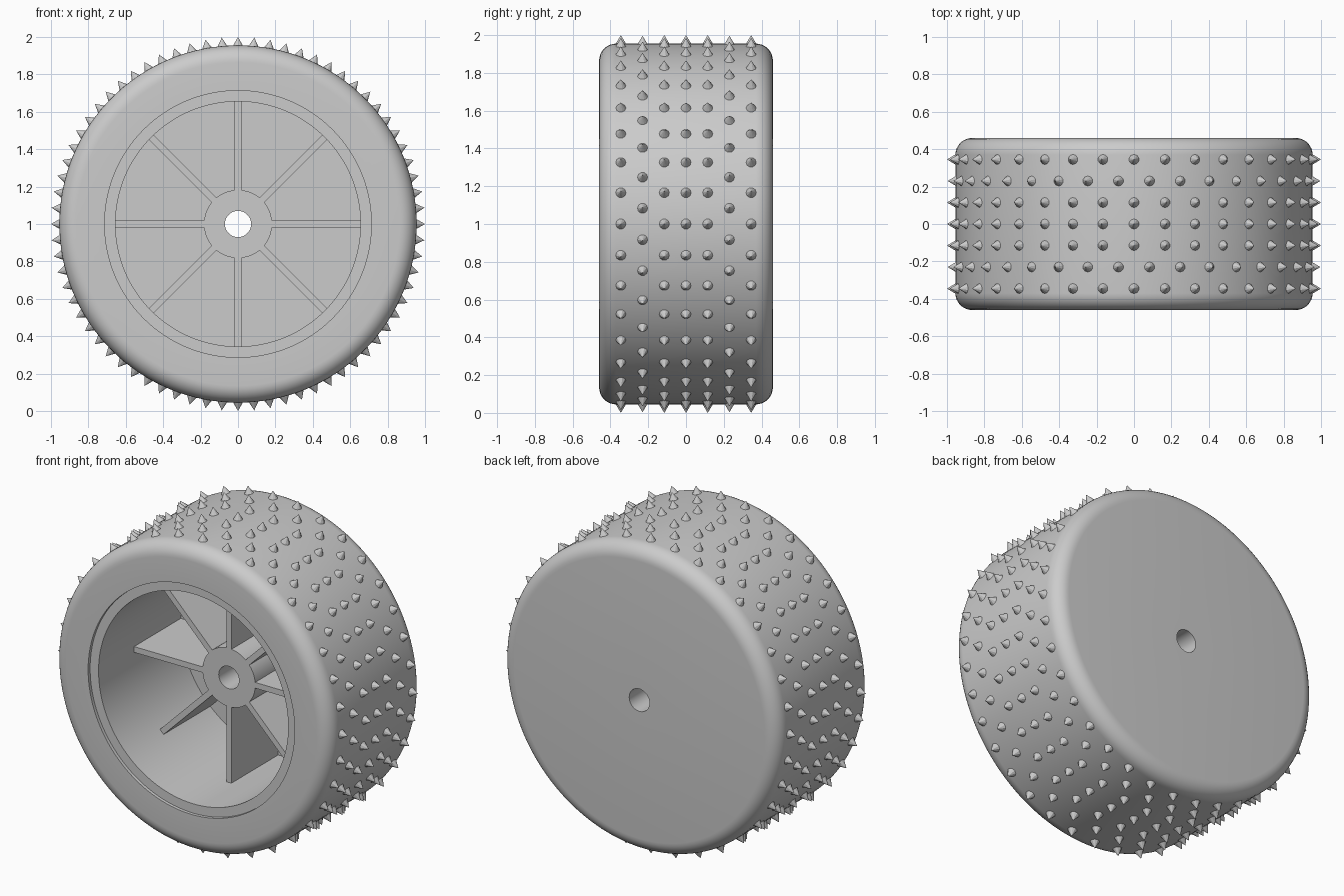
import bpy
import bmesh
from math import sin, cos, pi, radians
from mathutils import Matrix, Vector

cube = bpy.data.objects.get("Cube")
if cube:
    bpy.data.objects.remove(cube, do_unlink=True)

# Main sizes
R, HALF, FILLET = 0.955, 0.46, 0.09
SEAT, BORE, HUB, HOLE = 0.713, 0.655, 0.182, 0.07
LIP, HUB_FRONT, FLOOR = -0.44, -0.09, 0.37
CENTRE = Matrix.Translation((0, 0, 1))

grey = bpy.data.materials.new("light_grey")
grey.use_nodes = True
colour = (0.6, 0.6, 0.6, 1)
grey.diffuse_color = colour
grey.node_tree.nodes["Principled BSDF"].inputs["Base Color"].default_value = colour


def finish(bm, name, smooth=True):
    mesh = bpy.data.meshes.new(name)
    bm.transform(CENTRE)
    bm.to_mesh(mesh)
    bm.free()
    mesh.materials.append(grey)
    obj = bpy.data.objects.new(name, mesh)
    bpy.context.collection.objects.link(obj)
    if smooth:
        bpy.ops.object.select_all(action='DESELECT')
        obj.select_set(True)
        bpy.context.view_layer.objects.active = obj
        bpy.ops.object.shade_smooth_by_angle(angle=radians(30))
    return obj


def lathe(name, profile, steps=128):
    """Turn a profile of (radius, y) points around the y axis."""
    bm = bmesh.new()
    rings = []
    for r, y in profile:
        angles = [2 * pi * k / steps for k in range(steps)]
        rings.append([bm.verts.new((r * cos(a), y, r * sin(a))) for a in angles])
    for near, far in zip(rings, rings[1:]):
        for k in range(steps):
            n = (k + 1) % steps
            bm.faces.new((near[k], far[k], far[n], near[n]))
    return finish(bm, name)


# Tire: front lip, rounded shoulders, tread and closed back
def shoulder(side, start):
    arc = [radians(start + 90 * k / 8) for k in range(9)]
    return [(R - FILLET + FILLET * cos(a),
             side * (HALF - FILLET) + FILLET * sin(a)) for a in arc]


lathe("tire", [(SEAT, LIP), (SEAT, -HALF)] + shoulder(-1, -90)
      + shoulder(1, 0) + [(HOLE, HALF)])

# Wheel: axle hole, hub, dish floor, bore and recessed rim
lathe("wheel", [(HOLE, HALF), (HOLE, HUB_FRONT), (HUB, HUB_FRONT),
                (HUB, FLOOR), (BORE, FLOOR), (BORE, LIP), (SEAT, LIP)])

# Spokes: eight flat webs between hub and bore
bm = bmesh.new()
inner, outer = HUB - 0.01, BORE + 0.005
size = Matrix.Diagonal((outer - inner, FLOOR - HUB_FRONT, 0.036, 1))
middle = Matrix.Translation(((inner + outer) / 2, (FLOOR + HUB_FRONT) / 2, 0))
for k in range(8):
    turn = Matrix.Rotation(k * pi / 4, 4, 'Y')
    bmesh.ops.create_cube(bm, size=1, matrix=turn @ middle @ size)
finish(bm, "spokes", smooth=False)

# Tread spikes: seven rows, some rows shifted by half a step
bm = bmesh.new()
base, tip, count = R - 0.012, 1.0, 36
for row in range(-3, 4):
    shift = 0.5 if abs(row) == 2 else 0
    for k in range(count):
        turn = Matrix.Rotation((k + shift) * 2 * pi / count, 4, 'Y')
        place = Matrix.Translation(Vector((0, row * 0.115, (base + tip) / 2)))
        bmesh.ops.create_cone(bm, cap_ends=True, segments=10, radius1=0.034,
                              radius2=0, depth=tip - base, matrix=turn @ place)
finish(bm, "tread_spikes", smooth=False)
